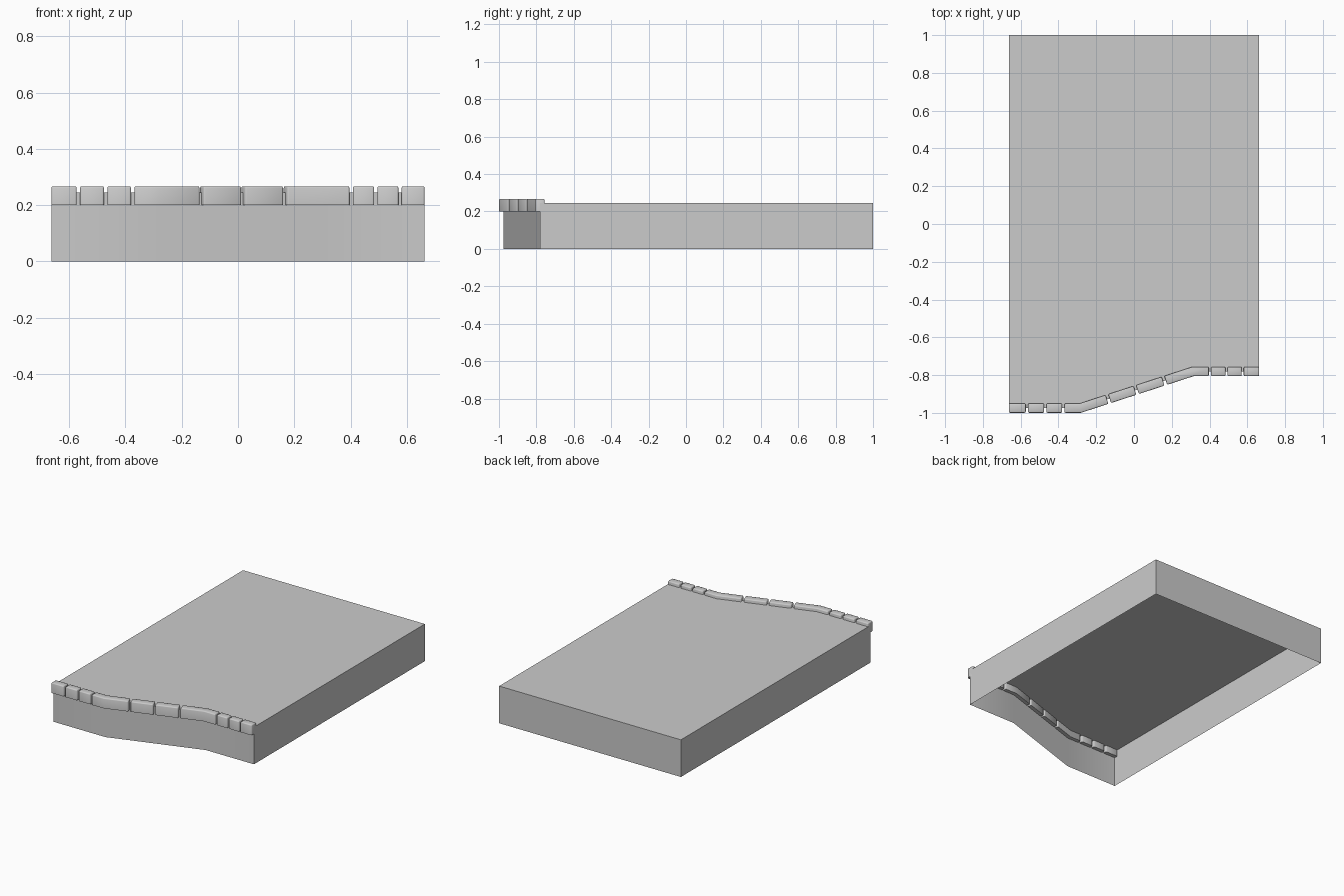
import bpy, bmesh, math
from mathutils import Vector

if "Cube" in bpy.data.objects:
    bpy.data.objects.remove(bpy.data.objects["Cube"])

HX = 0.663
# centre line of the coping, which is also the front face of the basin
PATH = [Vector(p) for p in ((-HX, -0.975), (-0.285, -0.975), (0.312, -0.781), (HX, -0.781))]
HALF_W = 0.0245
Z_BASE, Z_DECK, Z_COPE = 0.2, 0.245, 0.267


def prism(outline, z0, z1):
    """Closed vertical prism from a plan outline."""
    bm = bmesh.new()
    base = bm.faces.new([bm.verts.new((x, y, z0)) for x, y in outline])
    ext = bmesh.ops.extrude_face_region(bm, geom=[base], use_keep_orig=True)
    for v in ext["geom"]:
        if isinstance(v, bmesh.types.BMVert):
            v.co.z = z1
    bmesh.ops.recalc_face_normals(bm, faces=bm.faces)
    return bm


def finish(bm, name, angle):
    mesh = bpy.data.meshes.new(name)
    bm.to_mesh(mesh)
    bm.free()
    ob = bpy.data.objects.new(name, mesh)
    bpy.context.collection.objects.link(ob)
    bpy.ops.object.select_all(action='DESELECT')
    ob.select_set(True)
    bpy.context.view_layer.objects.active = ob
    bpy.ops.object.shade_smooth_by_angle(angle=math.radians(angle))
    return ob


def on_path(x):
    """Point on the centre line and its front-facing normal."""
    for a, b in zip(PATH, PATH[1:]):
        if x <= b.x + 1e-6:
            d = (b - a).normalized()
            return a.lerp(b, (x - a.x) / (b.x - a.x)), Vector((d.y, -d.x))


def bend_normal(i):
    """Mitred normal at an inner corner of the centre line."""
    d0 = (PATH[i] - PATH[i - 1]).normalized()
    d1 = (PATH[i + 1] - PATH[i]).normalized()
    n = Vector((d0.y + d1.y, -d0.x - d1.x)).normalized()
    return n / n.dot(Vector((d0.y, -d0.x)))


# Basin: deck and four walls, open underneath
bm = prism([tuple(p) for p in PATH] + [(HX, 1), (-HX, 1)], 0, Z_DECK)
bottom = [f for f in bm.faces if f.normal.z < -0.9]
bmesh.ops.delete(bm, geom=bottom, context='FACES')
finish(bm, "pool_deck", 30)

# Coping stones: start and end along x, cut square to the path
STONES = [(-HX, -0.573), (-0.561, -0.476), (-0.464, -0.38), (-0.368, -0.143),
          (-0.129, 0.005), (0.018, 0.154), (0.168, 0.396), (0.408, 0.484),
          (0.495, 0.57), (0.581, HX)]
for k, (x0, x1) in enumerate(STONES):
    pts = [on_path(x0)]
    pts += [(PATH[i], bend_normal(i)) for i in (1, 2) if x0 < PATH[i].x < x1]
    pts.append(on_path(x1))
    outline = [tuple(p + n * HALF_W) for p, n in pts]
    outline += [tuple(p - n * HALF_W) for p, n in reversed(pts)]
    bm = prism(outline, Z_BASE, Z_COPE)
    # round every sharp edge except the underside
    edges = [e for e in bm.edges
             if e.calc_face_angle() > math.radians(50)
             and max(v.co.z for v in e.verts) > Z_BASE + 0.01]
    bmesh.ops.bevel(bm, geom=edges, offset=0.006, segments=2, profile=0.5, affect='EDGES')
    finish(bm, f"coping_stone_{k + 1}", 50)
